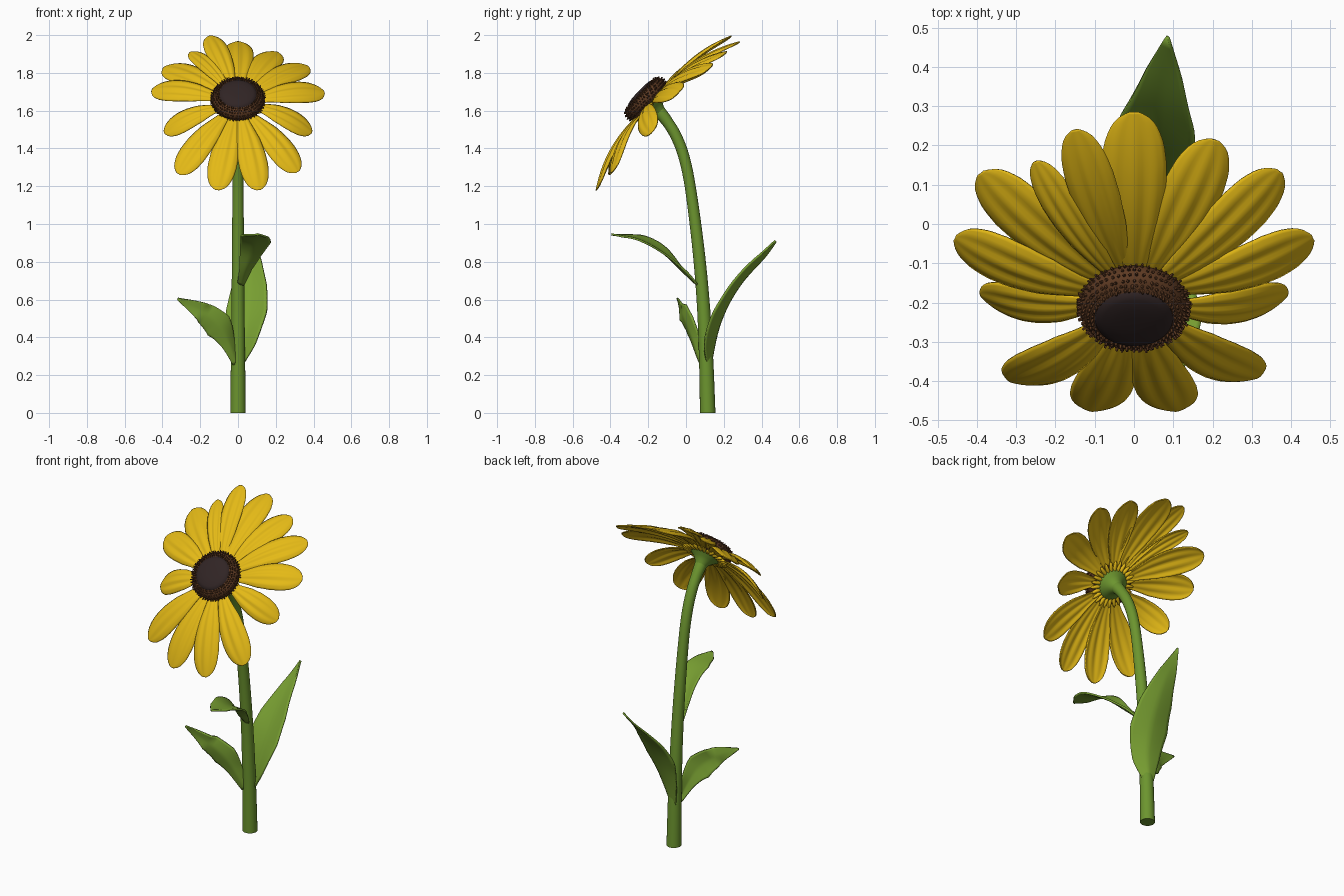
import bpy, bmesh, math, random
from mathutils import Vector, Matrix

if "Cube" in bpy.data.objects:
    bpy.data.objects.remove(bpy.data.objects["Cube"])

random.seed(4)


def material(name, rgb):
    m = bpy.data.materials.new(name)
    m.diffuse_color = (*rgb, 1)
    m.use_nodes = True
    m.node_tree.nodes["Principled BSDF"].inputs["Base Color"].default_value = m.diffuse_color
    return m


YELLOW = material("petal yellow", (0.78, 0.49, 0.008))
STEM = material("stem green", (0.15, 0.30, 0.028))
LEAF = material("leaf green", (0.19, 0.35, 0.032))
BROWN = material("floret brown", (0.11, 0.042, 0.016))
DARK = material("centre dark brown", (0.030, 0.018, 0.018))

# Flower head frame: centre, facing direction, in-plane axes
C = Vector((0, -0.195, 1.645))
N = Vector((0, -0.73, 0.68)).normalized()
X = Vector((1, 0, 0))
U = N.cross(X)
HEAD = Matrix.Translation(C) @ Matrix((X, U, N)).transposed().to_4x4()


def finish(bm, name, mat, thick=0, angle=60):
    bmesh.ops.recalc_face_normals(bm, faces=bm.faces)
    me = bpy.data.meshes.new(name)
    bm.to_mesh(me)
    bm.free()
    ob = bpy.data.objects.new(name, me)
    bpy.context.collection.objects.link(ob)
    me.materials.append(mat)
    if thick:
        s = ob.modifiers.new("thickness", 'SOLIDIFY')
        s.thickness = thick
        s.offset = 0
    bpy.ops.object.select_all(action='DESELECT')
    ob.select_set(True)
    bpy.context.view_layer.objects.active = ob
    bpy.ops.object.shade_smooth_by_angle(angle=math.radians(angle))
    return ob


def skin(bm, rows, closed=False):
    """Join rows of points with quads."""
    vs = [[bm.verts.new(p) for p in r] for r in rows]
    n = len(vs[0])
    for a, b in zip(vs, vs[1:]):
        for i in range(n if closed else n - 1):
            j = (i + 1) % n
            bm.faces.new((a[i], a[j], b[j], b[i]))
    return vs


def spline(pts, t):
    """Catmull-Rom point at t in 0..1."""
    pts = [Vector(p) for p in pts]
    f = min(max(t, 0), 1) * (len(pts) - 1)
    i = min(int(f), len(pts) - 2)
    f -= i
    b, c = pts[i], pts[i + 1]
    a = pts[i - 1] if i else 2 * b - c
    d = pts[i + 2] if i + 2 < len(pts) else 2 * c - b
    return 0.5 * (2 * b + (c - a) * f + (2 * a - 5 * b + 4 * c - d) * f * f
                  + (3 * b - a - 3 * c + d) * f ** 3)


def lookup(table, t):
    for (t0, v0), (t1, v1) in zip(table, table[1:]):
        if t <= t1:
            return v0 + (v1 - v0) * (t - t0) / (t1 - t0)
    return table[-1][1]


def lathe(name, profile, mat, seg=48):
    bm = bmesh.new()
    rows = [[HEAD @ Vector((r * math.cos(2 * math.pi * i / seg),
                            r * math.sin(2 * math.pi * i / seg), h))
             for i in range(seg)] for r, h in profile]
    skin(bm, rows, True)
    bmesh.ops.remove_doubles(bm, verts=bm.verts, dist=1e-5)
    return finish(bm, name, mat)


# Stem: bent tube, tapering upward
path = [(0, y, z) for y, z in ((.115, 0), (.106, .3), (.09, .6), (.062, .9), (.022, 1.2),
                               (-.012, 1.36), (-.055, 1.47), (-.105, 1.55), (-.155, 1.61))]
bm = bmesh.new()
rows = []
for k in range(41):
    t = k / 40
    p = spline(path, t)
    tan = (spline(path, t + .01) - spline(path, t - .01)).normalized()
    if k == 0:
        tan = Vector((0, 0, 1))
    side = X.cross(tan)
    r = lookup([(0, .041), (.25, .034), (.5, .029), (.85, .03), (1, .036)], t)
    rows.append([p + r * (X * math.cos(a) + side * math.sin(a))
                 for a in (2 * math.pi * i / 20 for i in range(20))])
vs = skin(bm, rows, True)
bm.faces.new(vs[0])
bm.faces.new(vs[-1])
finish(bm, "stem", STEM)

# Green cup behind the flower
lathe("flower_cup", [(0, -.08), (.032, -.08), (.042, -.06), (.06, -.04), (.085, -.022),
                     (.10, -.01), (0, -.005)], STEM)

# Small yellow bracts around the cup
bm = bmesh.new()
for i in range(26):
    a = 2 * math.pi * i / 26
    m = HEAD @ Matrix.Rotation(a, 4, 'Z') @ Matrix.Translation((.098, 0, -.016)) \
        @ Matrix.Diagonal((.04, .011, .010, 1))
    bmesh.ops.create_uvsphere(bm, u_segments=8, v_segments=6, radius=1, matrix=m)
finish(bm, "bracts", YELLOW)

# Cone of the flower: brown rim and dark middle
lathe("floret_rim", [(0, -.008), (.115, -.008), (.136, .005), (.139, .03), (.128, .052),
                     (.10, .064), (.09, .05)], BROWN)
lathe("dark_centre", [(.102, .055), (.098, .067), (.08, .075), (.05, .08), (.02, .081),
                      (0, .081)], DARK)

# Spiky florets on the rim
bm = bmesh.new()
for row, (r, h, tilt) in enumerate(((.134, .008, 85), (.136, .022, 72), (.135, .036, 55),
                                    (.127, .050, 38), (.116, .056, 22), (.105, .060, 8))):
    n = 54
    for i in range(n):
        a = 2 * math.pi * (i + .5 * (row % 2) + random.uniform(-.2, .2)) / n
        L = random.uniform(.014, .026)
        m = HEAD @ Matrix.Rotation(a, 4, 'Z') @ Matrix.Translation((r, 0, h)) \
            @ Matrix.Rotation(math.radians(tilt + random.uniform(-15, 15)), 4, 'Y')
        bmesh.ops.create_cone(bm, cap_ends=True, segments=5, radius1=.0065, radius2=.003,
                              depth=L, matrix=m)
finish(bm, "florets", BROWN, angle=40)

# Petals: tip position and half width
TIPS = [((0, .285, 1.965), .082), ((.205, .215, 1.91), .077), ((.37, .135, 1.835), .074),
        ((.455, -.035, 1.70), .078), ((.39, -.18, 1.485), .070), ((.315, -.39, 1.275), .076),
        ((.11, -.475, 1.18), .076), ((-.11, -.475, 1.18), .076), ((-.315, -.40, 1.265), .076),
        ((-.39, -.18, 1.485), .070), ((-.455, -.035, 1.71), .078), ((-.39, .13, 1.83), .080),
        ((-.25, .16, 1.91), .048), ((-.15, .24, 1.995), .062)]
SHAPE = [(0, .30), (.15, .50), (.35, .82), (.55, .98), (.7, 1), (.82, .92), (.9, .76),
         (.95, .58), (.98, .38), (1, .12)]
for k, (tip, hw) in enumerate(TIPS):
    tip = Vector(tip)
    v = tip - C
    out = (v - N * v.dot(N)).normalized()
    base = C + out * .095 - N * (.004 + .008 * (k % 2))
    ctrl = (base + tip) / 2 + N * .065 + out * .02
    bm = bmesh.new()
    rows = []
    for i in range(21):
        t = 1 - (1 - i / 20) ** 1.5
        p = base * (1 - t) ** 2 + ctrl * 2 * t * (1 - t) + tip * t * t
        tan = ((ctrl - base) * (1 - t) + (tip - ctrl) * t).normalized()
        side = tan.cross(N).normalized()
        up = side.cross(tan)
        w = hw * lookup(SHAPE, t)
        row = []
        for j in range(17):
            u = j / 8 - 1
            # edges fold back, with long grooves
            lift = -.17 * w * u * u + .0035 * math.cos(u * 3 * math.pi) * math.sin(math.pi * t)
            row.append(p + side * u * w + up * lift)
        rows.append(row)
    skin(bm, rows)
    finish(bm, f"petal_{k + 1}", YELLOW, .006, 70)

# Leaves: path, half widths, side direction, fold at the midrib
LEAVES = {
    "back_leaf": ([(0, .13, .25), (.035, .155, .40), (.055, .215, .56), (.07, .32, .73),
                   (.085, .475, .91)],
                  [(0, .025), (.2, .075), (.45, .112), (.65, .095), (.85, .05), (1, .004)],
                  (1, -.3, 0), .028),
    "front_leaf": ([(.015, .055, .68), (.04, -.03, .76), (.07, -.13, .855),
                    (.095, -.25, .92), (.10, -.395, .945)],
                   [(0, .018), (.25, .032), (.5, .062), (.72, .082), (.9, .05), (1, .004)],
                   (1, 0, -.2), .015),
    "left_leaf": ([(-.01, .08, .26), (-.05, .045, .37), (-.10, .01, .46), (-.19, -.02, .535),
                   (-.32, -.045, .605)],
                  [(0, .018), (.25, .042), (.5, .075), (.7, .06), (.88, .028), (1, .004)],
                  (.6, .15, .75), .015),
}
for name, (pts, widths, side0, fold) in LEAVES.items():
    bm = bmesh.new()
    rows = []
    for i in range(29):
        t = i / 28
        p = spline(pts, t)
        tan = (spline(pts, t + .01) - spline(pts, t - .01)).normalized()
        side = Vector(side0)
        side = (side - tan * side.dot(tan)).normalized()
        up = side.cross(tan)
        if up.z < 0:
            up = -up
        w = lookup(widths, t)
        rows.append([p + side * u * w
                     + up * (fold * abs(u) ** 1.3 * math.sin(math.pi * min(t + .1, 1))
                             + .006 * u * math.sin(t * 9))
                     for u in (j / 6 - 1 for j in range(13))])
    skin(bm, rows)
    finish(bm, name, LEAF, .01, 70)
